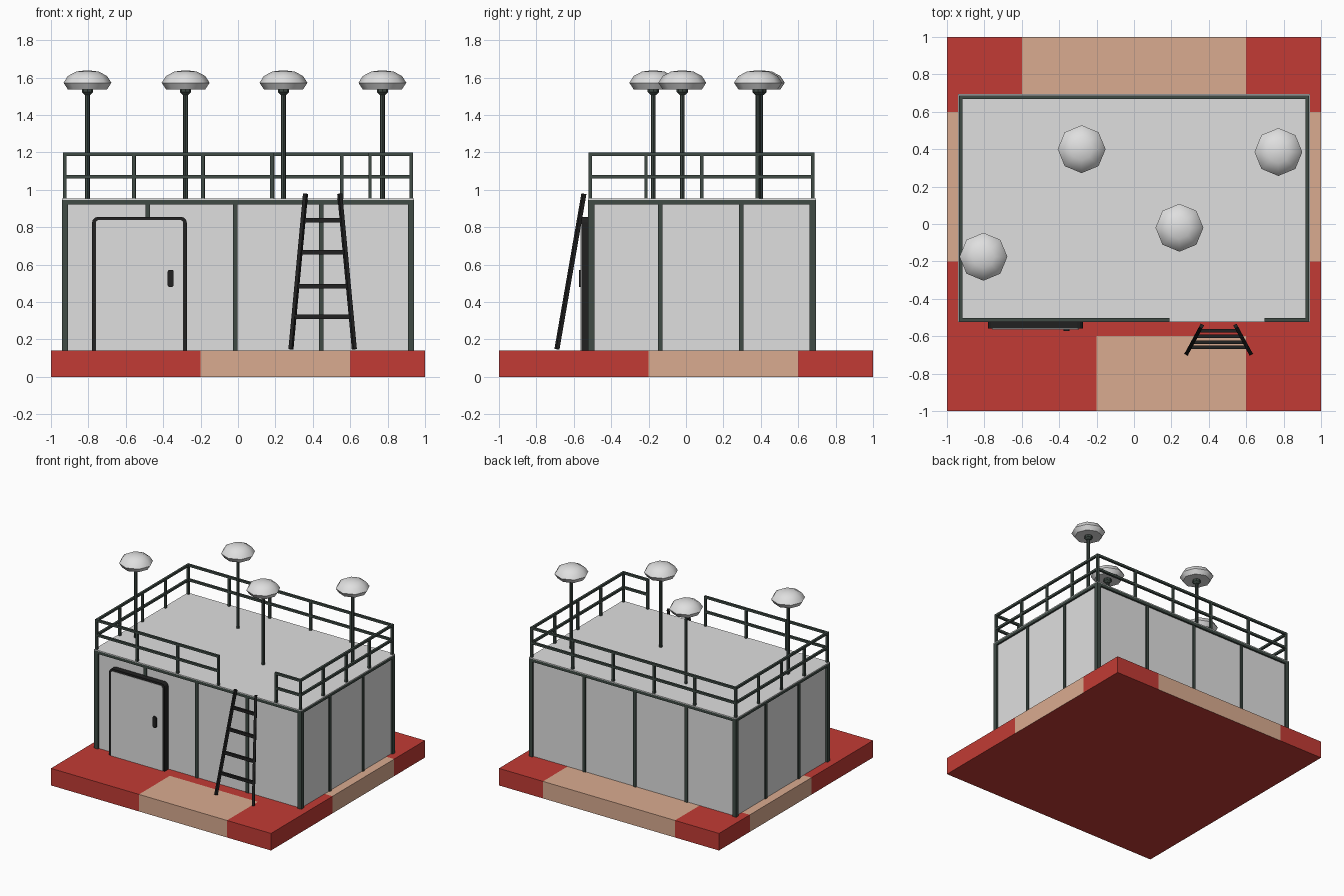
import bpy, bmesh, math
from mathutils import Vector, Matrix

cube = bpy.data.objects.get("Cube")
if cube:
    bpy.data.objects.remove(cube, do_unlink=True)


def material(name, color):
    m = bpy.data.materials.new(name)
    m.use_nodes = True
    m.diffuse_color = (*color, 1)
    bsdf = next(n for n in m.node_tree.nodes if n.type == 'BSDF_PRINCIPLED')
    bsdf.inputs["Base Color"].default_value = (*color, 1)
    return m


RED = material("brick red", (0.54, 0.044, 0.035))
TAN = material("sandy tan", (0.70, 0.41, 0.28))
GREY = material("light grey", (0.74, 0.74, 0.74))
GREEN = material("dark green steel", (0.05, 0.07, 0.06))
BLACK = material("black", (0.015, 0.015, 0.015))


def box(bm, lo, hi):
    lo, hi = Vector(lo), Vector(hi)
    mat = Matrix.Translation((lo + hi) / 2) @ Matrix.Diagonal((*(hi - lo), 1))
    return bmesh.ops.create_cube(bm, size=1, matrix=mat)["verts"]


def bar(bm, a, b, w, d=None):
    # rectangular bar running from a to b
    a, b = Vector(a), Vector(b)
    rot = (b - a).to_track_quat('Z', 'Y').to_matrix().to_4x4()
    size = Matrix.Diagonal((w, d or w, (b - a).length, 1))
    bmesh.ops.create_cube(bm, size=1, matrix=Matrix.Translation((a + b) / 2) @ rot @ size)


def lathe(bm, profile, at, sides):
    # stack of rings from (radius, height) pairs, closed at both ends
    rings = []
    for r, z in profile:
        rings.append([bm.verts.new((at[0] + r * math.cos(i * math.tau / sides),
                                    at[1] + r * math.sin(i * math.tau / sides), z))
                      for i in range(sides)])
    for low, high in zip(rings, rings[1:]):
        for i in range(sides):
            j = (i + 1) % sides
            bm.faces.new((low[i], low[j], high[j], high[i]))
    bm.faces.new(rings[0][::-1])
    bm.faces.new(rings[-1])


def finish(bm, name, *mats, smooth=None):
    bmesh.ops.recalc_face_normals(bm, faces=bm.faces)
    mesh = bpy.data.meshes.new(name)
    bm.to_mesh(mesh)
    bm.free()
    for m in mats:
        mesh.materials.append(m)
    ob = bpy.data.objects.new(name, mesh)
    bpy.context.collection.objects.link(ob)
    if smooth:
        bpy.ops.object.select_all(action='DESELECT')
        ob.select_set(True)
        bpy.context.view_layer.objects.active = ob
        bpy.ops.object.shade_smooth_by_angle(angle=math.radians(smooth))
    return ob


FLOOR, ROOF = 0.14, 0.95
X, Y0, Y1 = 0.942, -0.523, 0.695          # outer faces of the hut frame

# ground slab, cut into tiles and coloured by tile
bm = bmesh.new()
box(bm, (-1, -1, 0), (1, 1, FLOOR))
for axis in ((1, 0, 0), (0, 1, 0)):
    for cut in (-0.6, -0.2, 0.2, 0.6):
        bmesh.ops.bisect_plane(bm, geom=bm.verts[:] + bm.edges[:] + bm.faces[:],
                               plane_co=Vector(axis) * cut, plane_no=axis)
for f in bm.faces:
    x, y, z = f.calc_center_median()
    front = y < -0.6 and -0.2 < x < 0.6
    back = y > 0.6 and abs(x) < 0.6
    side = abs(x) > 0.6 and -0.2 < y < 0.6
    f.material_index = int(z > 0.01 and (front or back or side))
finish(bm, "ground_slab", RED, TAN)

# hut walls
bm = bmesh.new()
box(bm, (-X + .015, Y0 + .015, FLOOR), (X - .015, Y1 - .015, ROOF - .005))
finish(bm, "hut_walls", GREY)

# roof sheet
bm = bmesh.new()
box(bm, (-X, Y0, ROOF - .005), (X, Y1, ROOF + .002))
finish(bm, "roof_sheet", GREY)

# corner posts, wall battens and eaves beams
bm = bmesh.new()
P = 0.034
for x in (-X, X - P):
    for y in (Y0, Y1 - P):
        box(bm, (x, y, FLOOR), (x + P, y + P, ROOF - .005))
for x in (-0.483, -0.015, 0.445):
    for y in (Y0 + .005, Y1 - .025):
        box(bm, (x - .012, y, FLOOR), (x + .012, y + .02, ROOF - .01))
for y in (-0.137, 0.295):
    for x in (-X + .005, X - .025):
        box(bm, (x, y - .012, FLOOR), (x + .02, y + .012, ROOF - .01))
for y in (Y0, Y1 - .02):
    box(bm, (-X, y, 0.922), (X, y + .02, ROOF - .005))
for x in (-X, X - .02):
    box(bm, (x, Y0, 0.922), (x + .02, Y1, ROOF - .005))
finish(bm, "wall_frame", GREEN)

# roof railing, open above the ladder
bm = bmesh.new()
RX, RY0, RY1, W = 0.926, -0.511, 0.678, 0.018
runs = [((-RX, RY1), (RX, RY1), 5), ((-RX, RY0), (-RX, RY1), 4),
        ((RX, RY0), (RX, RY1), 4), ((-RX, RY0), (0.18, RY0), 3),
        ((0.706, RY0), (RX, RY0), 1)]
for a, b, spans in runs:
    a, b = Vector((*a, 0)), Vector((*b, 0))
    along = (b - a).normalized() * W / 2
    for z in (1.07, 1.19):
        up = Vector((0, 0, z))
        bar(bm, a - along + up, b + along + up, W)
    for i in range(spans + 1):
        p = a.lerp(b, i / spans)
        bar(bm, p + Vector((0, 0, ROOF)), p + Vector((0, 0, 1.19)), W)
finish(bm, "roof_railing", GREEN)

# masts with domed heads
for i, at in enumerate([(-0.805, -0.175), (-0.28, 0.4), (0.243, -0.02), (0.772, 0.385)], 1):
    bm = bmesh.new()
    lathe(bm, [(.013, ROOF), (.013, 1.515)], at, 8)
    lathe(bm, [(.016, 1.508), (.03, 1.522), (.03, 1.542)], at, 8)
    finish(bm, f"mast_{i}", GREEN)
    bm = bmesh.new()
    lathe(bm, [(.03, 1.54), (.105, 1.537), (.128, 1.572), (.105, 1.608),
               (.06, 1.632), (.012, 1.638)], at, 8)
    finish(bm, f"mast_dome_{i}", GREY, smooth=40)


# door outline with rounded top corners, stretched to a depth
def door_shape(bm, x0, x1, z1, r, y0, y1):
    pts = [(x0, FLOOR), (x1, FLOOR)]
    for cx, start in ((x1 - r, 0), (x0 + r, 90)):
        for k in range(4):
            t = math.radians(start + 30 * k)
            pts.append((cx + r * math.cos(t), z1 - r + r * math.sin(t)))
    face = bm.faces.new([bm.verts.new((x, y0, z)) for x, z in pts])
    out = bmesh.ops.extrude_face_region(bm, geom=[face], use_keep_orig=True)
    moved = [v for v in out["geom"] if isinstance(v, bmesh.types.BMVert)]
    bmesh.ops.translate(bm, verts=moved, vec=(0, y1 - y0, 0))


bm = bmesh.new()
door_shape(bm, -0.78, -0.274, 0.855, 0.03, -0.56, Y0 + .01)
finish(bm, "door_frame", BLACK)
bm = bmesh.new()
door_shape(bm, -0.76, -0.294, 0.838, 0.014, -0.563, -0.556)
finish(bm, "door_panel", GREY)

# door handle
bm = bmesh.new()
verts = box(bm, (-0.376, -0.572, 0.48), (-0.344, -0.56, 0.572))
depth_edges = [e for e in bm.edges if abs(e.verts[0].co.y - e.verts[1].co.y) > .005]
bmesh.ops.bevel(bm, geom=depth_edges, offset=0.01, segments=2, affect='EDGES', profile=0.5)
finish(bm, "door_handle", BLACK)

# leaning ladder
bm = bmesh.new()
feet = [Vector((x, -0.69, 0.148)) for x in (0.283, 0.622)]
tops = [Vector((x, -0.546, 0.978)) for x in (0.361, 0.544)]
for foot, top in zip(feet, tops):
    bar(bm, foot, top, 0.02)
for z in (0.322, 0.483, 0.667, 0.838):
    t = (z - feet[0].z) / (tops[0].z - feet[0].z)
    bar(bm, feet[0].lerp(tops[0], t), feet[1].lerp(tops[1], t), 0.018, 0.024)
finish(bm, "ladder", BLACK)
